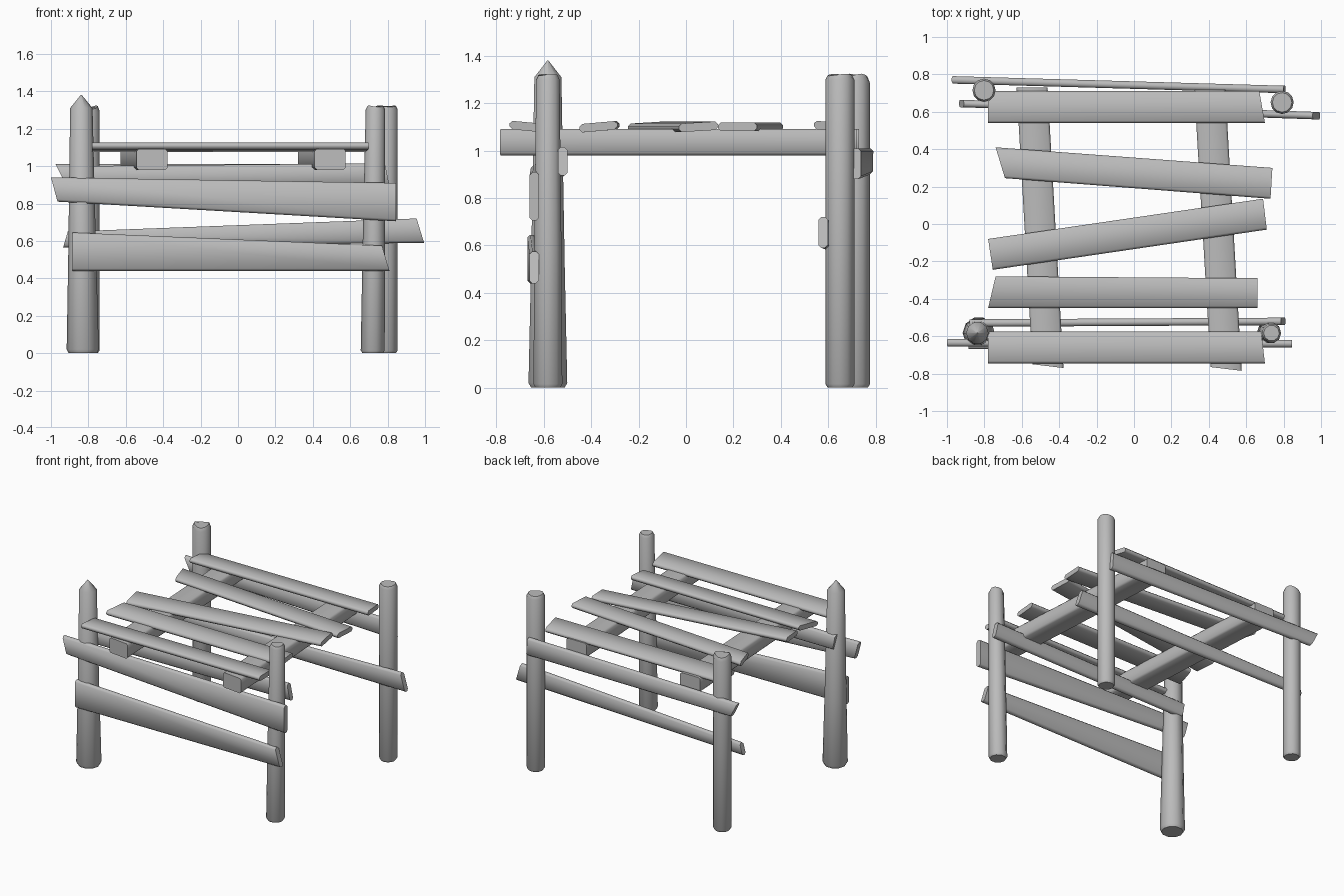
import bpy, bmesh, math
from mathutils import Vector

cube = bpy.data.objects.get("Cube")
if cube:
    bpy.data.objects.remove(cube, do_unlink=True)

wood = bpy.data.materials.new("grey_wood")
wood.use_nodes = True
wood.diffuse_color = (0.5, 0.5, 0.5, 1)
bsdf = wood.node_tree.nodes["Principled BSDF"]
bsdf.inputs["Base Color"].default_value = (0.5, 0.5, 0.5, 1)
bsdf.inputs["Roughness"].default_value = 0.8


def finish(name, bm, smooth_angle):
    bmesh.ops.recalc_face_normals(bm, faces=bm.faces)
    mesh = bpy.data.meshes.new(name)
    bm.to_mesh(mesh)
    bm.free()
    mesh.materials.append(wood)
    obj = bpy.data.objects.new(name, mesh)
    bpy.context.collection.objects.link(obj)
    bpy.ops.object.select_all(action='DESELECT')
    obj.select_set(True)
    bpy.context.view_layer.objects.active = obj
    bpy.ops.object.shade_smooth_by_angle(angle=math.radians(smooth_angle))
    return obj


def plank(name, corners, offset, chamfer=0.012):
    """Board with a four-cornered face, thickened along offset, edges worn."""
    bm = bmesh.new()
    near = [bm.verts.new(c) for c in corners]
    far = [bm.verts.new(Vector(c) + Vector(offset)) for c in corners]
    bm.faces.new(near)
    bm.faces.new(far)
    for i in range(4):
        j = (i + 1) % 4
        bm.faces.new((near[i], near[j], far[j], far[i]))
    # Wear only the long edges; the ends stay sawn
    long_edges = [e for e in bm.edges if e.calc_length() > 1]
    bmesh.ops.bevel(bm, geom=long_edges, offset=chamfer, segments=1, affect='EDGES')
    return finish(name, bm, 50)


def post(name, base, top, rings, sides=12, bump=0.0):
    """Round post; rings are (height, radius), bump roughens the top rim."""
    bm = bmesh.new()
    loops = []
    height = rings[-1][0]
    for n, (z, r) in enumerate(rings):
        t = z / height
        c = Vector(base).lerp(Vector(top), t)
        loop = []
        for i in range(sides):
            a = math.tau * i / sides
            dz = bump * math.sin(2 * a + 0.6) if n >= len(rings) - 2 else 0
            loop.append(bm.verts.new((c.x + r * math.cos(a), c.y + r * math.sin(a), z + dz)))
        loops.append(loop)
    for lo, hi in zip(loops, loops[1:]):
        for i in range(sides):
            j = (i + 1) % sides
            bm.faces.new((lo[i], lo[j], hi[j], hi[i]))
    bm.faces.new(loops[0])
    bm.faces.new(loops[-1])
    return finish(name, bm, 40)


# Corner posts
post("front_right_post", (-0.83, -0.583), (-0.838, -0.583),
     [(0, 0.075), (0.02, 0.086), (0.5, 0.075), (1.31, 0.06), (1.38, 0.003)], 10)
post("front_left_post", (0.72, -0.583), (0.735, -0.583),
     [(0, 0.055), (0.015, 0.064), (0.6, 0.06), (1.3, 0.052), (1.32, 0.042)], 10, 0.004)
post("back_right_post", (-0.802, 0.715), (-0.802, 0.715),
     [(0, 0.052), (0.015, 0.062), (1.29, 0.062), (1.315, 0.052)], 12, 0.01)
post("back_left_post", (0.792, 0.65), (0.792, 0.65),
     [(0, 0.052), (0.015, 0.062), (1.3, 0.062), (1.32, 0.052)], 12, 0.004)

# Two bearers running front to back
for name, xb, xf, yb, yf in (("right_bearer", -0.545, -0.46, 0.73, -0.76),
                             ("left_bearer", 0.405, 0.493, 0.72, -0.775)):
    w = 0.083
    plank(name, [(xb - w, yb, 0.98), (xb + w, yb, 0.98),
                 (xf + w, yf - 0.01, 0.98), (xf - w, yf + 0.01, 0.98)], (0, 0, 0.112))

# Deck boards: outline in plan, with tilt across the width
deck = [
    [(-0.78, 0.71), (0.67, 0.71), (0.70, 0.54), (-0.78, 0.54)],
    [(-0.74, 0.41), (0.74, 0.30), (0.73, 0.135), (-0.69, 0.245)],
    [(-0.78, -0.08), (0.69, 0.135), (0.71, -0.03), (-0.755, -0.245)],
    [(-0.74, -0.28), (0.66, -0.29), (0.66, -0.45), (-0.78, -0.45)],
    [(-0.78, -0.575), (0.68, -0.575), (0.70, -0.745), (-0.78, -0.745)],
]
tilts = [-0.008, 0.0, 0.005, 0.007, -0.008]
for n, (outline, tilt) in enumerate(zip(deck, tilts)):
    pts = [(x, y, 1.083 + (tilt if k < 2 else -tilt)) for k, (x, y) in enumerate(outline)]
    plank(f"deck_board_{n + 1}", pts, (0, 0, 0.036))


# Rails: outline in elevation, depth position at the -x and +x ends
def rail(name, outline, y_right, y_left, thick=0.04):
    pts = []
    for x, z in outline:
        t = (x + 0.95) / 1.9
        pts.append((x, y_right + (y_left - y_right) * t - thick / 2, z))
    plank(name, pts, (0, thick, 0))


rail("front_upper_rail", [(-1.0, 0.94), (0.845, 0.91), (0.845, 0.705), (-0.965, 0.81)],
     -0.635, -0.64)
rail("front_lower_rail", [(-0.885, 0.645), (0.77, 0.575), (0.81, 0.44), (-0.885, 0.44)],
     -0.65, -0.64)
rail("front_inner_rail", [(-0.88, 1.0), (0.785, 1.015), (0.81, 0.895), (-0.86, 0.89)],
     -0.53, -0.52)
rail("back_upper_rail", [(-0.975, 1.01), (0.80, 1.01), (0.81, 0.88), (-0.92, 0.90)],
     0.77, 0.715)
rail("back_lower_rail", [(-0.91, 0.65), (0.955, 0.72), (0.995, 0.59), (-0.935, 0.565)],
     0.645, 0.58)
